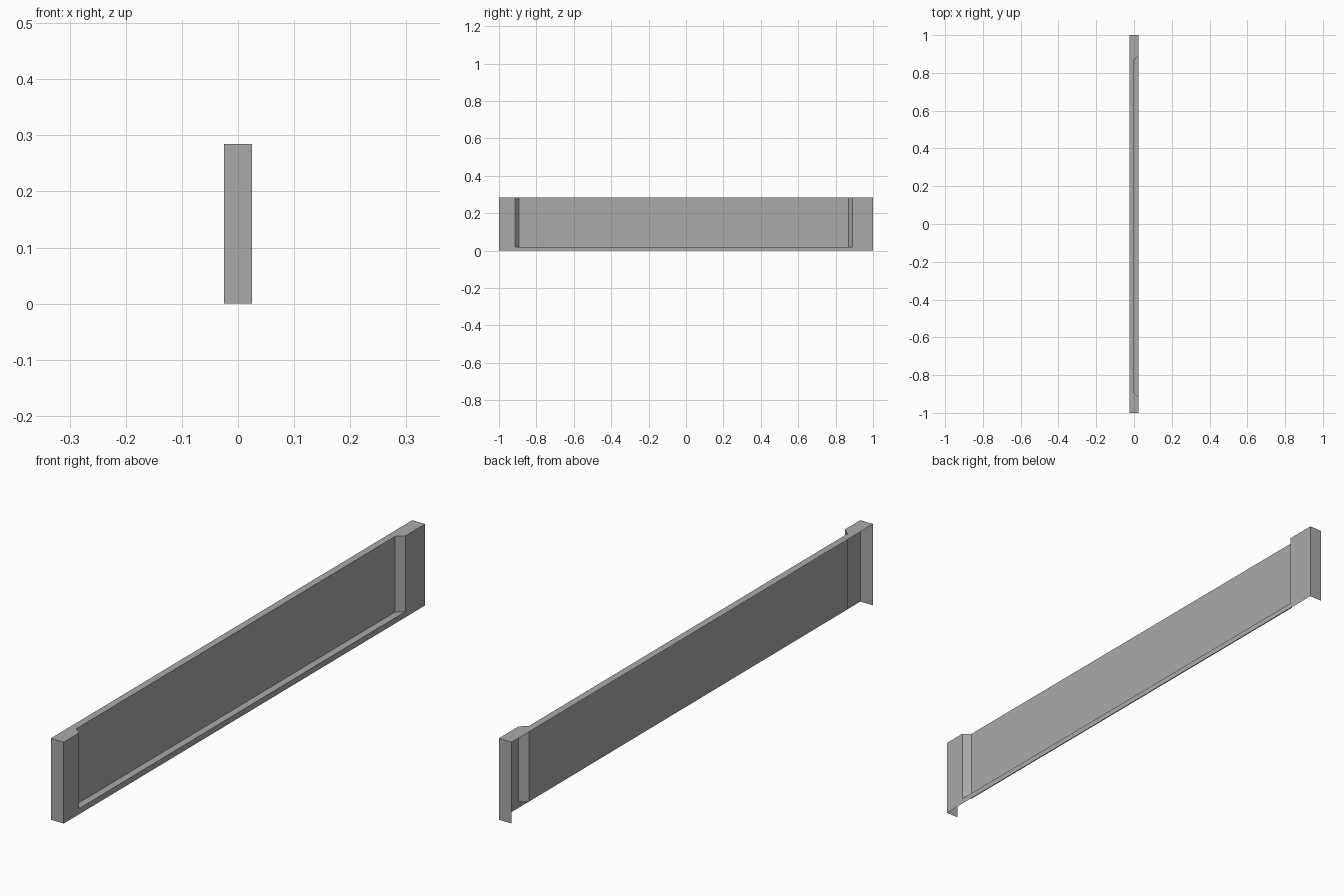
import bpy
import bmesh

cube = bpy.data.objects.get("Cube")
if cube:
    bpy.data.objects.remove(cube, do_unlink=True)

BACK, FLOOR, FACE = -0.025, 0.0, 0.025    # depths along x
LEDGE, TOP = 0.02, 0.285                  # heights

grey = bpy.data.materials.new("plain grey")
grey.use_nodes = True
colour = (0.4, 0.4, 0.4, 1)
grey.diffuse_color = colour
grey.node_tree.nodes["Principled BSDF"].inputs["Base Color"].default_value = colour


def add_part(name, build):
    bm = bmesh.new()
    build(bm)
    mesh = bpy.data.meshes.new(name)
    bm.to_mesh(mesh)
    bm.free()
    mesh.materials.append(grey)
    obj = bpy.data.objects.new(name, mesh)
    bpy.context.collection.objects.link(obj)


def wall(bm, path, low, high):
    """Upright open strip along a plan path, outside on the right of travel."""
    rows = [[bm.verts.new((x, y, z)) for x, y in path] for z in (low, high)]
    for i in range(len(path) - 1):
        bm.faces.new((rows[0][i], rows[0][i + 1], rows[1][i + 1], rows[1][i]))


def sheet(bm, path, z):
    """Flat upward face with a plan outline."""
    bm.faces.new([bm.verts.new((x, y, z)) for x, y in path])


# Plan outlines: recess with slanted ends, and the whole panel
recess = [(FACE, -0.915), (FLOOR, -0.894), (FLOOR, 0.87), (FACE, 0.89)]
front_end = [(BACK, -1), (FACE, -1)]
back_end = [(FACE, 1), (BACK, 1)]
panel = front_end + recess + back_end

# Open-backed panel: recessed wall with its ends, top, lip and ledge
add_part("recessed_wall", lambda bm: wall(bm, panel, LEDGE, TOP))
add_part("top_cap", lambda bm: sheet(bm, panel, TOP))
add_part("bottom_lip", lambda bm: wall(bm, front_end + back_end, 0, LEDGE))
add_part("recess_ledge", lambda bm: sheet(bm, recess[::-1], LEDGE))
